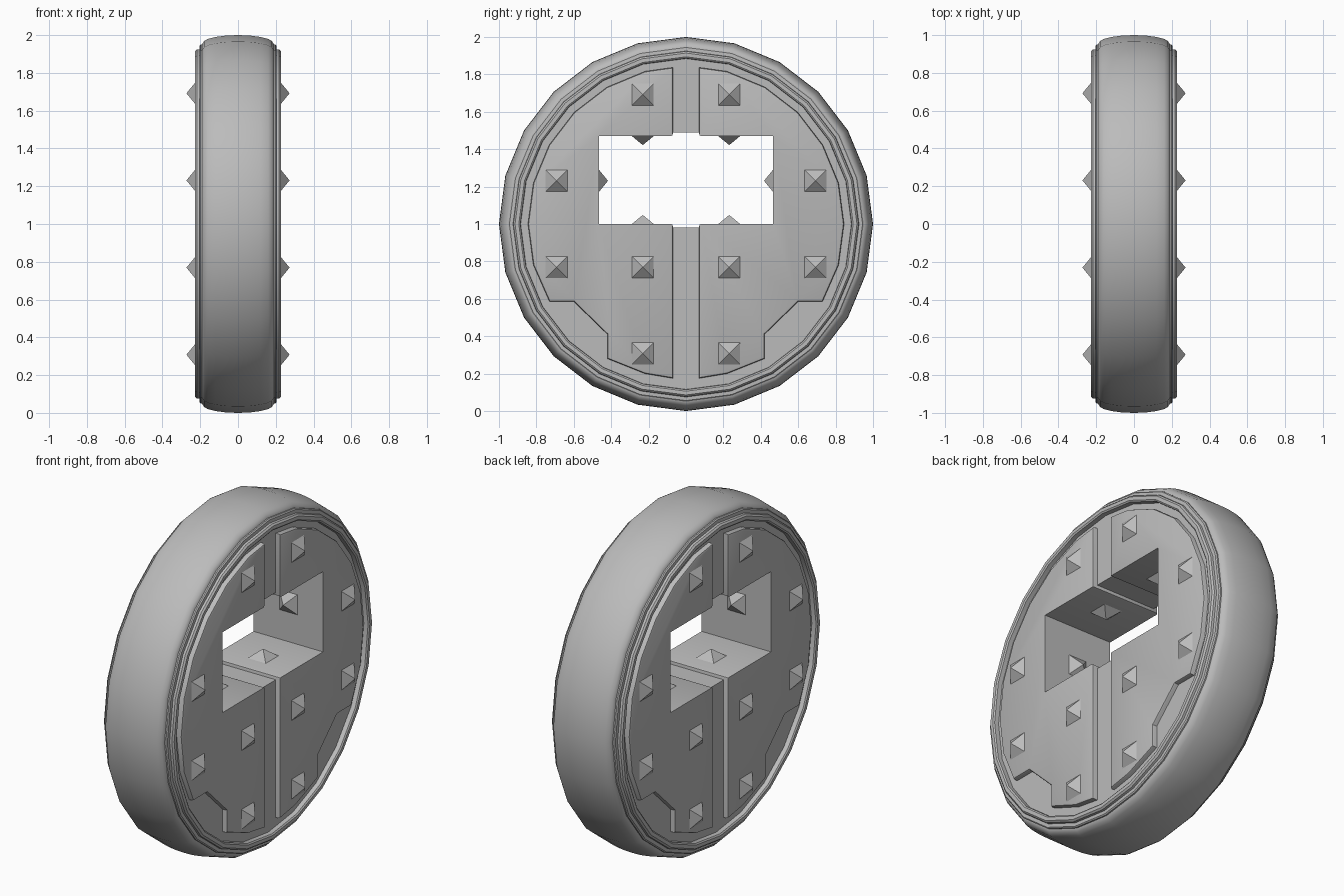
import bpy
import bmesh
from math import sin, cos, pi, radians
from mathutils import Vector

SIDES = 24
CENTRE_Z = 1.0

cube = bpy.data.objects.get("Cube")
if cube:
    bpy.data.objects.remove(cube, do_unlink=True)

grey = bpy.data.materials.new("plain_grey")
grey.use_nodes = True
grey.diffuse_color = (0.5, 0.5, 0.5, 1)
grey.node_tree.nodes["Principled BSDF"].inputs["Base Color"].default_value = (0.5, 0.5, 0.5, 1)


def finish(name, bm, smooth=True):
    """Turn a bmesh into a named, coloured object."""
    bmesh.ops.recalc_face_normals(bm, faces=bm.faces)
    mesh = bpy.data.meshes.new(name)
    bm.to_mesh(mesh)
    bm.free()
    mesh.materials.append(grey)
    obj = bpy.data.objects.new(name, mesh)
    bpy.context.collection.objects.link(obj)
    bpy.ops.object.select_all(action='DESELECT')
    obj.select_set(True)
    bpy.context.view_layer.objects.active = obj
    if smooth:
        bpy.ops.object.shade_smooth_by_angle(angle=radians(32))
    return obj


def prism(points, half_width):
    """Extrude a (y, z) outline along x, centred on x = 0."""
    bm = bmesh.new()
    face = bm.faces.new([bm.verts.new((-half_width, y, z)) for y, z in points])
    new = bmesh.ops.extrude_face_region(bm, geom=[face])["geom"]
    bmesh.ops.translate(bm, vec=(2 * half_width, 0, 0),
                        verts=[v for v in new if isinstance(v, bmesh.types.BMVert)])
    return bm


def lathe(name, profile):
    """Revolve an (x, radius) profile around the wheel axis."""
    bm = bmesh.new()
    rings = [[bm.verts.new((x, r * sin(2 * pi * i / SIDES), CENTRE_Z + r * cos(2 * pi * i / SIDES)))
              for i in range(SIDES)] for x, r in profile]
    for a, b in zip(rings, rings[1:]):
        for i in range(SIDES):
            j = (i + 1) % SIDES
            bm.faces.new((a[i], a[j], b[j], b[i]))
    return finish(name, bm)


def mirrored(half):
    return [(-x, r) for x, r in reversed(half) if x > 0] + half


# Rounded tyre band
lathe("tyre", mirrored([(0, 1.0), (0.06, 0.998), (0.12, 0.99), (0.16, 0.98),
                        (0.18, 0.968), (0.19, 0.952), (0.192, 0.93)]))

# Stepped rim on each side
for side, label in ((1, "left"), (-1, "right")):
    lathe(label + "_rim", [(side * x, r) for x, r in (
        (0.17, 0.95), (0.198, 0.95), (0.204, 0.944), (0.205, 0.925), (0.218, 0.923),
        (0.227, 0.914), (0.227, 0.894), (0.221, 0.886), (0.19, 0.884))])

# Core disc with the rectangular opening
disc = [(0.93 * sin(2 * pi * i / SIDES), CENTRE_Z + 0.93 * cos(2 * pi * i / SIDES))
        for i in range(SIDES)]
core = finish("core_disc", prism(disc, 0.195))
cutter = finish("opening_cutter", prism(
    [(-0.48, 0.98), (0.48, 0.98), (0.48, 1.49), (-0.48, 1.49)], 0.4), smooth=False)
cutter.hide_render = True
cut = core.modifiers.new("opening", 'BOOLEAN')
cut.operation = 'DIFFERENCE'
cut.solver = 'EXACT'
cut.object = cutter
bpy.context.view_layer.objects.active = core
bpy.ops.object.modifier_apply(modifier=cut.name)
bpy.data.objects.remove(cutter, do_unlink=True)

# Raised plates, one per half, wrapping through the opening
arc = [(0.845 * cos(radians(a)), CENTRE_Z + 0.845 * sin(radians(a))) for a in range(-15, 80, 15)]
outline = ([(0.07, 0.175), (0.22, 0.2), (0.42, 0.28), (0.42, 0.41), (0.6, 0.585), (0.73, 0.585)]
           + arc + [(0.07, 1.837), (0.07, 1.47), (0.465, 1.47), (0.465, 1.0), (0.07, 1.0)])


def in_opening(v):
    return 0.99 < v.co.z < 1.48 and abs(v.co.y) < 0.47


for side, label in ((1, "back"), (-1, "front")):
    bm = prism([(side * y, z) for y, z in outline], 0.225)
    rims = [e for e in bm.edges
            if (not all(in_opening(v) for v in e.verts))
            or all(abs(v.co.y) < 0.08 for v in e.verts)]
    rims = [e for e in rims if abs(e.verts[0].co.x - e.verts[1].co.x) < 0.01
            or all(abs(v.co.y) < 0.08 and in_opening(v) for v in e.verts)]
    bmesh.ops.bevel(bm, geom=rims, offset=0.012, segments=2, profile=0.5, affect='EDGES')
    finish(label + "_plate", bm)


def stud(name, base, direction):
    """Square pyramid stud standing on a surface."""
    out = Vector(direction)
    u = Vector((0, 0, 1)) if abs(out.z) < 0.5 else Vector((1, 0, 0))
    w = out.cross(u)
    base = Vector(base) - out * 0.002
    bm = bmesh.new()
    ring = [bm.verts.new(base + (u * a + w * b) * 0.061)
            for a, b in ((1, 1), (1, -1), (-1, -1), (-1, 1))]
    tip = bm.verts.new(base + out * 0.05)
    bm.faces.new(ring)
    for i in range(4):
        bm.faces.new((ring[i], ring[(i + 1) % 4], tip))
    finish(name, bm, smooth=False)


# Studs on both faces and inside the opening
NEAR, FAR = 0.231, 0.692
spots = [(NEAR, FAR), (FAR, NEAR), (FAR, -NEAR), (NEAR, -NEAR), (NEAR, -FAR)]
for s in (1, -1):
    for y, dz in spots:
        for x in (1, -1):
            stud("face_stud", (x * 0.225, s * y, CENTRE_Z + dz), (x, 0, 0))
    stud("opening_top_stud", (0, s * NEAR, 1.47), (0, 0, -1))
    stud("opening_bottom_stud", (0, s * NEAR, 1.0), (0, 0, 1))
    stud("opening_side_stud", (0, s * 0.465, CENTRE_Z + NEAR), (0, -s, 0))
